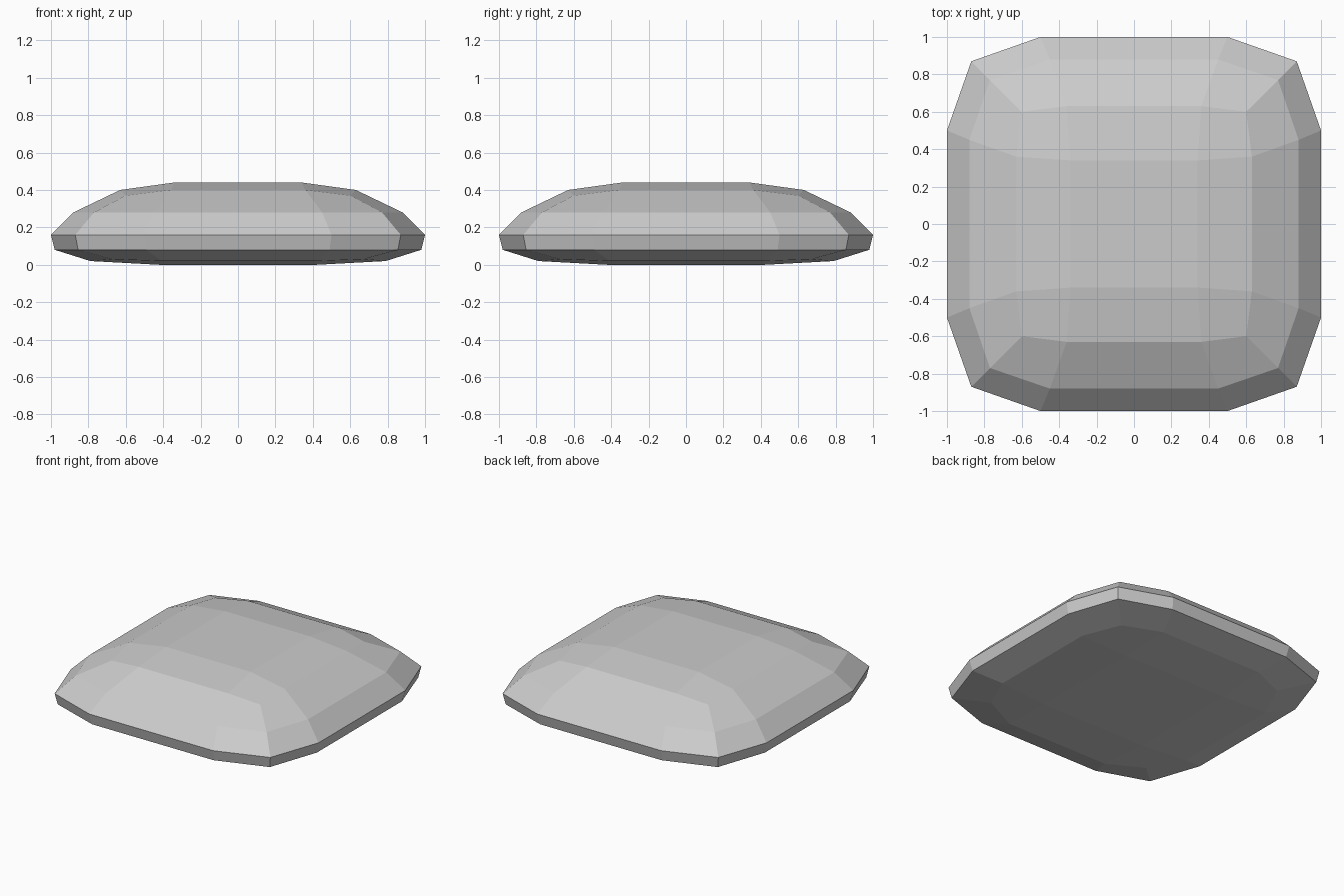
import bpy, bmesh

if "Cube" in bpy.data.objects:
    bpy.data.objects.remove(bpy.data.objects["Cube"])

# Each ring: half width, side-corner offset, diagonal corner, z, z of diagonal corner
RINGS = [
    (0.79, 0.41, 0.67, 0.02, 0.03),
    (0.98, 0.49, 0.855, 0.08, 0.08),
    (1.00, 0.50, 0.87, 0.16, 0.16),
    (0.88, 0.45, 0.77, 0.28, 0.28),
    (0.63, 0.36, 0.60, 0.40, 0.37),
]

bm = bmesh.new()


def ring(w, s, d, z, zd):
    """Twelve-point rounded square, built quarter by quarter."""
    verts = []
    quarter = [(w, -s, z), (w, s, z), (d, d, zd)]
    for _ in range(4):
        verts += [bm.verts.new(p) for p in quarter]
        quarter = [(-y, x, h) for x, y, h in quarter]
    return verts


def cap(outer, half, z):
    """Square panel with four side strips and four corner quads."""
    inner = [bm.verts.new((half * x, half * y, z))
             for x, y in ((1, -1), (1, 1), (-1, 1), (-1, -1))]
    bm.faces.new(inner)
    for i in range(4):
        a, b, c, n = (outer[(3 * i + k) % 12] for k in range(4))
        bm.faces.new((a, b, inner[(i + 1) % 4], inner[i]))
        bm.faces.new((b, c, n, inner[(i + 1) % 4]))


# Sides
rings = [ring(*r) for r in RINGS]
for lo, hi in zip(rings, rings[1:]):
    for i in range(12):
        j = (i + 1) % 12
        bm.faces.new((lo[i], lo[j], hi[j], hi[i]))

# Underside and crown
cap(rings[0], 0.42, 0.0)
cap(rings[-1], 0.34, 0.44)

bmesh.ops.recalc_face_normals(bm, faces=bm.faces[:])
mesh = bpy.data.meshes.new("cushion")
bm.to_mesh(mesh)
bm.free()
bpy.context.collection.objects.link(bpy.data.objects.new("cushion", mesh))
